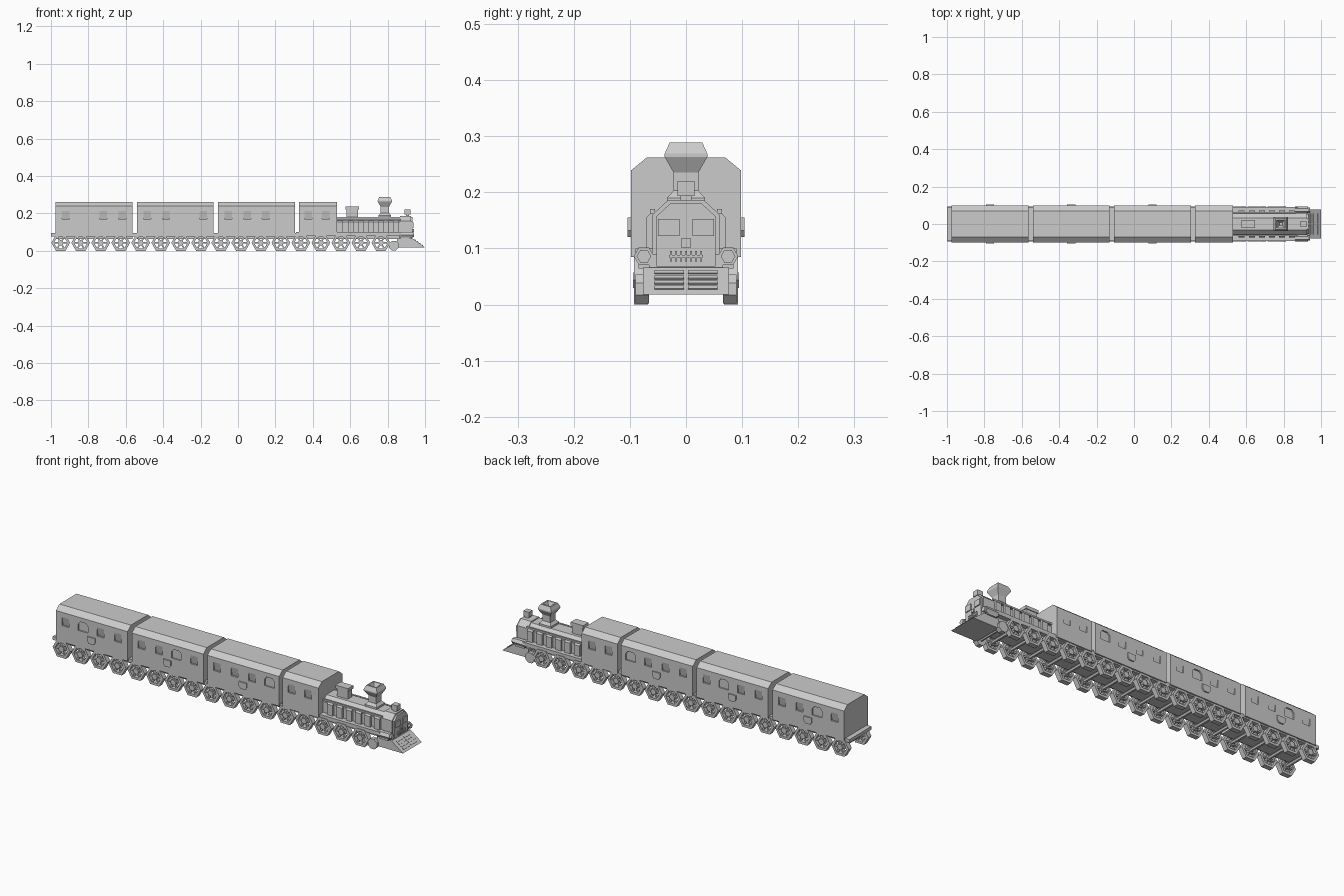
import bpy, bmesh, math
from mathutils import Vector

if "Cube" in bpy.data.objects:
    bpy.data.objects.remove(bpy.data.objects["Cube"])


def make(name, bm):
    bmesh.ops.recalc_face_normals(bm, faces=bm.faces)
    me = bpy.data.meshes.new(name)
    bm.to_mesh(me)
    bm.free()
    ob = bpy.data.objects.new(name, me)
    bpy.context.collection.objects.link(ob)
    return ob


def add_prism(bm, pts, axis, a, b):
    """Extrude a 2D profile: axis x takes (y,z), axis y takes (x,z)."""
    def put(p, t):
        return (t, p[0], p[1]) if axis == 'x' else (p[0], t, p[1])
    va = [bm.verts.new(put(p, a)) for p in pts]
    vb = [bm.verts.new(put(p, b)) for p in pts]
    bm.faces.new(va)
    bm.faces.new(vb)
    n = len(pts)
    for i in range(n):
        j = (i + 1) % n
        bm.faces.new((va[i], va[j], vb[j], vb[i]))


def prism(name, pts, axis, a, b):
    bm = bmesh.new()
    add_prism(bm, pts, axis, a, b)
    return make(name, bm)


def box(name, x0, x1, y0, y1, z0, z1):
    return prism(name, [(x0, z0), (x1, z0), (x1, z1), (x0, z1)], 'y', y0, y1)


def ngon(n, r, cx=0, cz=0, rot=0):
    return [(cx + r * math.cos(rot + math.tau * i / n),
             cz + r * math.sin(rot + math.tau * i / n)) for i in range(n)]


def sym(half):
    """Mirror a half profile across the centre line."""
    return half + [(-y, z) for y, z in reversed(half)]


def square_stack(name, cx, rings):
    """Square tower through (half width, z) rings."""
    bm = bmesh.new()
    loops = [[bm.verts.new((cx + sx * h, sy * h, z))
              for sx, sy in ((-1, -1), (1, -1), (1, 1), (-1, 1))] for h, z in rings]
    for a, b in zip(loops, loops[1:]):
        for i in range(4):
            bm.faces.new((a[i], a[(i + 1) % 4], b[(i + 1) % 4], b[i]))
    bm.faces.new(loops[0])
    bm.faces.new(loops[-1])
    return make(name, bm)


# Carriage bodies with recessed windows
BODY = sym([(0.098, 0.085), (0.098, 0.239), (0.07, 0.262)])


def carriage(name, x0, x1, windows, arch):
    body = prism(name, BODY, 'x', x0, x1)
    bm = bmesh.new()
    for s in (-1, 1):
        for i, x in enumerate(windows):
            if i == arch:    # arched window, even depth
                pts = [(x - .028, .17), (x + .028, .17), (x + .028, .203),
                       (x + .016, .217), (x - .016, .217), (x - .028, .203)]
                add_prism(bm, pts, 'y', s * .091, s * .11)
            else:            # plain window, recess slopes out to the top
                add_prism(bm, [(s * .11, .17), (s * .089, .17), (s * .098, .214), (s * .11, .214)],
                          'x', x - .02, x + .02)
    cutter = make(name + "_window_cutter", bm)
    mod = body.modifiers.new("windows", 'BOOLEAN')
    mod.operation = 'DIFFERENCE'
    mod.solver = 'EXACT'
    mod.object = cutter
    dg = bpy.context.evaluated_depsgraph_get()
    me = bpy.data.meshes.new_from_object(body.evaluated_get(dg))
    body.modifiers.clear()
    body.data = me
    bpy.data.objects.remove(cutter)


for i, (x0, x1) in enumerate([(-.975, -.565), (-.54, -.13), (-.107, .305)]):
    c = (x0 + x1) / 2
    carriage(f"carriage_{i+1}", x0, x1, [c - .15, c - .05, c + .05, c + .15], i + 1)
    for s in (-1, 1):        # small side plates below the windows
        prism(f"side_plate_{i+1}", [(c - .022, .132), (c - .013, .12), (c + .013, .12),
              (c + .022, .132), (c + .022, .155), (c - .022, .155)], 'y', s * .095, s * .104)
    box(f"chassis_{i+1}", x0 - .025, x1 + .012, -.09, .09, .078, .095)
    box(f"underframe_{i+1}", x0, x1, -.066, .066, .062, .085)
carriage("cab", .325, .53, [.375, .47], -1)

# Locomotive frame and running board
box("engine_underframe", .325, .93, -.066, .066, .062, .09)
box("running_board", .31, .875, -.09, .09, .08, .1)

# Boiler, smokebox and side ribs
prism("boiler", sym([(.06, .08), (.06, .155), (.033, .181)]), 'x', .52, .875)
prism("smokebox", sym([(.06, .065), (.06, .16), (.032, .186)]), 'x', .865, .925)
prism("smokebox_door", sym([(.053, .068), (.053, .157), (.028, .18)]), 'x', .92, .934)
for s in (-1, 1):
    for i in range(6):
        x = .56 + i * .054
        prism("boiler_rib", [(s * .058, .098), (s * .071, .098), (s * .071, .155), (s * .058, .168)],
              'x', x, x + .032)
    box("boiler_rail", .53, .87, s * .055, s * .064, .162, .17)
    # Front panels and cylinders
    box("front_panel", .93, .939, s * .012, s * .05, .122, .152)
    bm = bmesh.new()
    add_prism(bm, ngon(6, .018, s * .075, .086), 'x', .86, .93)
    add_prism(bm, ngon(6, .013, s * .075, .086), 'x', .93, .94)
    make("cylinder", bm)
    box("cylinder_bracket", .87, .92, s * .055, s * .085, .064, .08)
box("front_plate", .93, .94, -.009, .009, .102, .118)
box("front_grille_bar", .93, .938, -.03, .03, .084, .088)
for i in range(7):
    y = -.027 + i * .009
    box("front_grille_tooth", .93, .939, y - .0018, y + .0018, .077, .095)

# Chimney with funnel recess, steam dome, lamp
square_stack("chimney", .785, [(.034, .165), (.034, .19), (.022, .203), (.022, .235), (.038, .263),
                               (.038, .269), (.029, .289), (.022, .289), (.008, .262)])
box("steam_dome", .58, .642, -.018, .018, .175, .222)
box("steam_dome_cap", .574, .646, -.022, .022, .222, .238)
box("lamp_stand", .897, .915, -.01, .01, .18, .195)
box("lamp", .89, .922, -.015, .015, .193, .22)

# Cowcatcher with slats
prism("cowcatcher", [(.85, .018), (1.0, .018), (.935, .066), (.85, .066)], 'y', -.077, .077)
d = Vector((.065, -.048)).normalized()
n = Vector((.048, .065)).normalized()
for i in range(4):
    m = Vector((.943, .06)) + d * (.006 + i * .0155)
    q = [m - d * .004 - n * .004, m + d * .004 - n * .004,
         m + d * .004 + n * .003, m - d * .004 + n * .003]
    for s in (-1, 1):
        prism("cowcatcher_slat", [tuple(p) for p in q], 'y', s * .004, s * .056)

# Hexagonal spoked wheels on axles
R, ZC = .05, .05 * math.sin(math.pi / 3)


def wheel_mesh():
    bm = bmesh.new()
    rings = [[bm.verts.new((x, y, z)) for x, z in ngon(6, r)]
             for r, y in ((R, -.0125), (R, .0125), (.036, .0125), (.036, -.0125))]
    for k in range(4):
        a, b = rings[k], rings[(k + 1) % 4]
        for i in range(6):
            bm.faces.new((a[i], a[(i + 1) % 6], b[(i + 1) % 6], b[i]))
    for k in range(3):       # spokes
        t = math.pi / 3 * k
        u, v = Vector((math.cos(t), math.sin(t))) * .038, Vector((-math.sin(t), math.cos(t))) * .004
        add_prism(bm, [u + v, v - u, -u - v, u - v], 'y', -.008, .008)
    add_prism(bm, ngon(6, .016), 'y', -.014, .014)
    return make("wheel", bm)


first = wheel_mesh()
for i in range(17):
    x = -.948 + i * .107
    for s in (-1, 1):
        w = first if (i == 0 and s == -1) else bpy.data.objects.new("wheel", first.data)
        if w is not first:
            bpy.context.collection.objects.link(w)
        w.location = (x, s * .0805, ZC)
    prism("axle", ngon(6, .009, x, ZC), 'y', -.07, .07)
for s in (-1, 1):
    prism("pilot_wheel", ngon(8, .028, .833, .028, math.pi / 8), 'y', s * .066, s * .09)
prism("pilot_axle", ngon(6, .008, .833, .028), 'y', -.07, .07)
